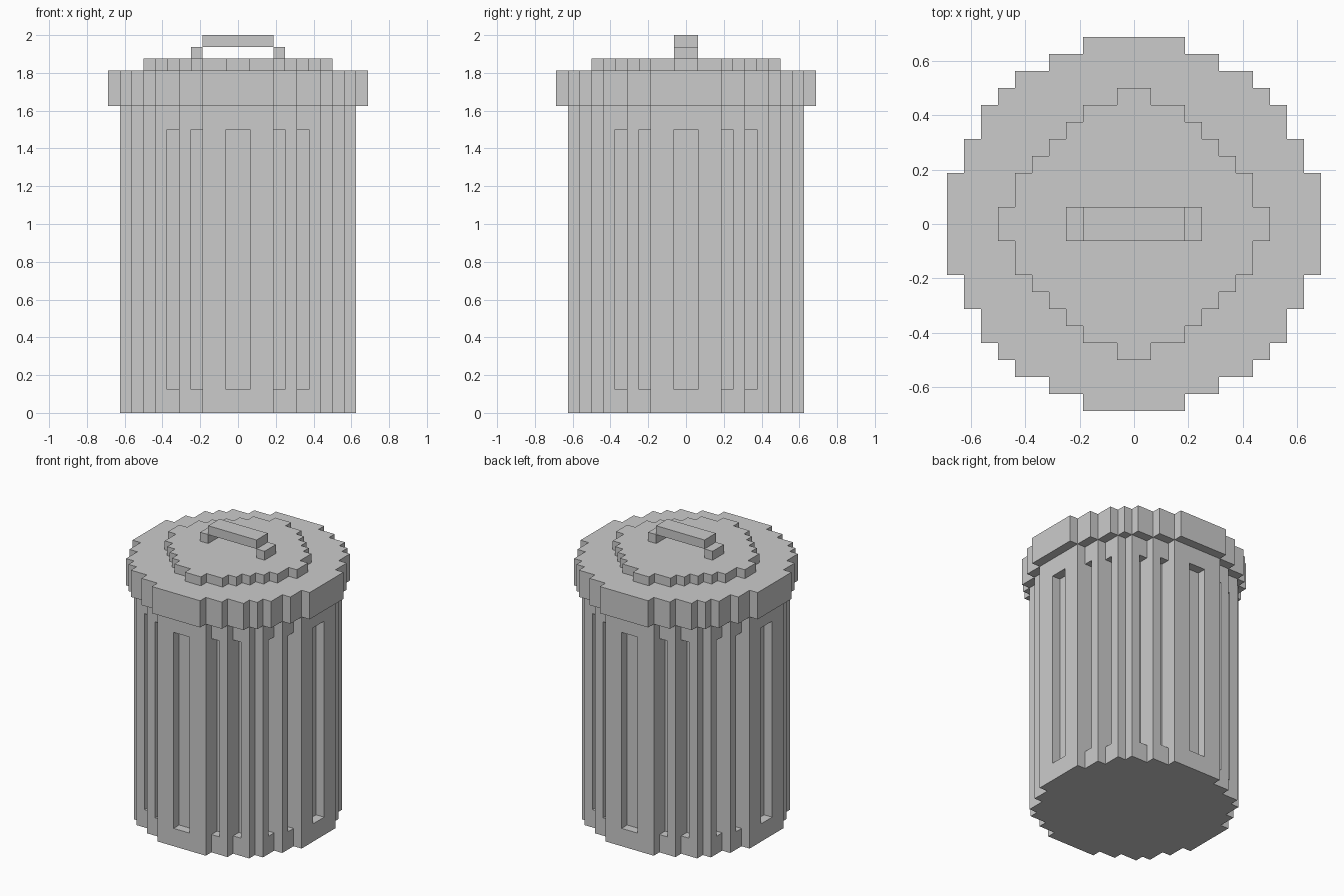
import bpy, bmesh
from mathutils import Matrix

if "Cube" in bpy.data.objects:
    bpy.data.objects.remove(bpy.data.objects["Cube"])

U = 1 / 16  # one block of the stepped style


def new_object(name, bm):
    bmesh.ops.recalc_face_normals(bm, faces=bm.faces)
    mesh = bpy.data.meshes.new(name)
    bm.to_mesh(mesh)
    bm.free()
    obj = bpy.data.objects.new(name, mesh)
    bpy.context.collection.objects.link(obj)
    return obj


def add_box(bm, x0, x1, y0, y1, z0, z1):
    size = Matrix.Diagonal(((x1 - x0) * U, (y1 - y0) * U, (z1 - z0) * U, 1))
    centre = Matrix.Translation(((x0 + x1) * U / 2, (y0 + y1) * U / 2, (z0 + z1) * U / 2))
    bmesh.ops.create_cube(bm, size=1, matrix=centre @ size)


def stepped_disc(name, corners, z0, z1):
    """Extrude a stepped circle; corners are the outer corners of one quadrant."""
    quarter = []
    for i, (x, y) in enumerate(corners):
        quarter.append((x, y))
        if i + 1 < len(corners):
            quarter.append((corners[i + 1][0], y))  # inner corner of the step
    outline = []
    for _ in range(4):
        outline += quarter
        quarter = [(-y, x) for x, y in quarter]
    bm = bmesh.new()
    face = bm.faces.new([bm.verts.new((x * U, y * U, z0 * U)) for x, y in outline])
    top = bmesh.ops.extrude_face_region(bm, geom=[face], use_keep_orig=True)["geom"]
    verts = [g for g in top if isinstance(g, bmesh.types.BMVert)]
    bmesh.ops.translate(bm, verts=verts, vec=(0, 0, (z1 - z0) * U))
    return new_object(name, bm)


# Can body
body = stepped_disc("can_body", [(10, 3), (9, 5), (8, 7), (7, 8), (5, 9), (3, 10)], 0, 26)

# Vertical grooves, cut on all four sides
bm = bmesh.new()
for x0, x1, depth in [(-1, 1, 9), (3, 4, 8), (-4, -3, 8), (5, 6, 7), (-6, -5, 7)]:
    far = depth + 1.5
    for s in (1, -1):
        y0, y1 = sorted((s * depth, s * far))
        add_box(bm, x0, x1, y0, y1, 2, 24)
        add_box(bm, y0, y1, x0, x1, 2, 24)
cutter = new_object("groove_cutter", bm)
cutter.hide_render = True
mod = body.modifiers.new("grooves", "BOOLEAN")
mod.operation = "DIFFERENCE"
mod.solver = "EXACT"
mod.object = cutter
bpy.context.view_layer.update()
cut = bpy.data.meshes.new_from_object(body.evaluated_get(bpy.context.evaluated_depsgraph_get()))
body.modifiers.clear()
body.data = cut
bpy.data.objects.remove(cutter)

# Lid with its raised centre
stepped_disc("lid_rim", [(11, 3), (10, 5), (9, 7), (8, 8), (7, 9), (5, 10), (3, 11)], 26, 29)
stepped_disc("lid_top", [(8, 1), (7, 3), (6, 4), (5, 5), (4, 6), (3, 7), (1, 8)], 29, 30)

# Lid handle: two posts and a bar
bm = bmesh.new()
add_box(bm, -4, -3, -1, 1, 30, 31)
add_box(bm, 3, 4, -1, 1, 30, 31)
add_box(bm, -3, 3, -1, 1, 31, 32)
new_object("lid_handle", bm)
